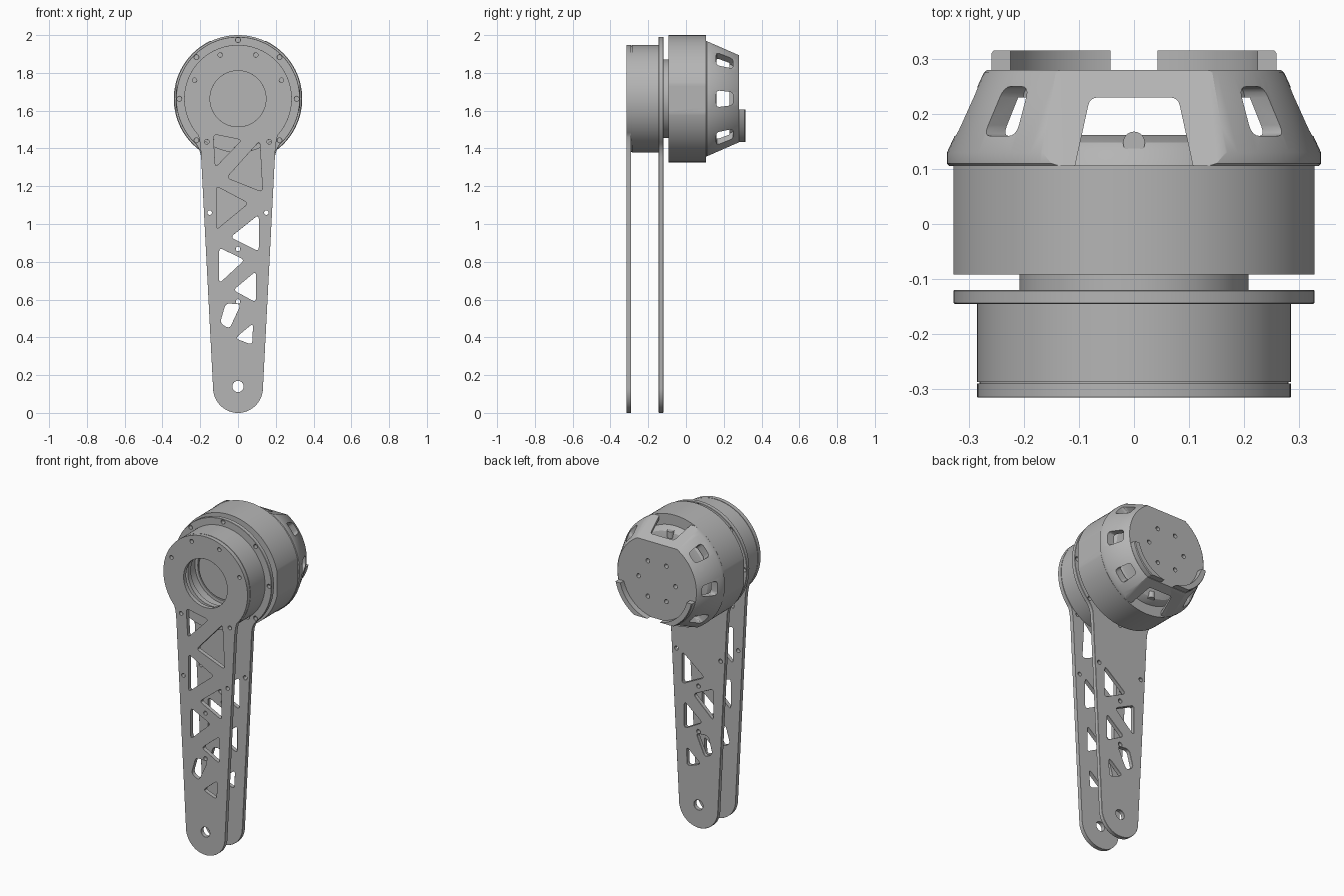
import bpy, bmesh
from math import sin, cos, pi, radians
from mathutils import Vector, Matrix

if "Cube" in bpy.data.objects:
    bpy.data.objects.remove(bpy.data.objects["Cube"])

AXIS = 1.663          # height of the joint axis
CENTRE = Vector((0, 0, AXIS))
SEGMENTS = 96

grey = bpy.data.materials.new("metal grey")
grey.use_nodes = True
COLOUR = (0.46, 0.46, 0.46, 1)
grey.diffuse_color = COLOUR
grey.node_tree.nodes["Principled BSDF"].inputs["Base Color"].default_value = COLOUR


def finish(bm, name):
    bmesh.ops.remove_doubles(bm, verts=bm.verts, dist=1e-5)
    bmesh.ops.recalc_face_normals(bm, faces=bm.faces)
    mesh = bpy.data.meshes.new(name)
    bm.to_mesh(mesh)
    bm.free()
    mesh.materials.append(grey)
    obj = bpy.data.objects.new(name, mesh)
    bpy.context.collection.objects.link(obj)
    return obj


def prism(bm, points, y0, y1, matrix=None):
    """Extrude an (x, z) outline along y."""
    face = bm.faces.new([bm.verts.new((x, y0, z)) for x, z in points])
    out = bmesh.ops.extrude_face_region(bm, geom=[face])["geom"]
    top = [v for v in out if isinstance(v, bmesh.types.BMVert)]
    bmesh.ops.translate(bm, vec=(0, y1 - y0, 0), verts=top)
    if matrix:
        bmesh.ops.transform(bm, matrix=matrix, verts=list(face.verts) + top)


def circle(x, z, r, n=24):
    return [(x + r * cos(2 * pi * i / n), z + r * sin(2 * pi * i / n)) for i in range(n)]


def ring_points(r, angles):
    return [(r * cos(radians(a)), AXIS + r * sin(radians(a))) for a in angles]


def bezier(a, b, c, n=6):
    a, b, c = Vector(a), Vector(b), Vector(c)
    ts = [i / n for i in range(n + 1)]
    return [tuple(a * (1 - t) ** 2 + b * 2 * t * (1 - t) + c * t * t) for t in ts]


def rounded(points, d=0.022):
    out = []
    for i, p in enumerate(points):
        p, q, r = Vector(p), Vector(points[i - 1]), Vector(points[(i + 1) % len(points)])
        out += bezier(p + (q - p).normalized() * d, p, p + (r - p).normalized() * d, 4)
    return out


def box(bm, x0, x1, y0, y1, z0, z1):
    prism(bm, [(x0, z0), (x1, z0), (x1, z1), (x0, z1)], y0, y1)


def lathe(name, profile):
    """Turn a closed (y, radius) profile around the joint axis."""
    bm = bmesh.new()
    verts = [bm.verts.new((r, y, AXIS)) for y, r in profile]
    edges = [bm.edges.new((verts[i - 1], verts[i])) for i in range(len(verts))
             if profile[i - 1][1] + profile[i][1] > 0]
    bmesh.ops.spin(bm, geom=verts + edges, cent=CENTRE, axis=(0, 1, 0),
                   angle=2 * pi, steps=SEGMENTS)
    return finish(bm, name)


def boolean(obj, bm, operation="DIFFERENCE"):
    cutter = finish(bm, "cutter")
    cutter.hide_render = True
    mod = obj.modifiers.new("cut", "BOOLEAN")
    mod.object, mod.operation, mod.solver = cutter, operation, "EXACT"
    bpy.context.view_layer.objects.active = obj
    bpy.ops.object.modifier_apply(modifier=mod.name)
    bpy.data.objects.remove(cutter)


# Lattice arm plates
TRUSS = [
    [(-.13, 1.475), (.02, 1.445), (-.12, 1.30)],
    [(-.06, 1.245), (.115, 1.44), (.13, 1.17)],
    [(-.115, 1.20), (.055, 1.11), (-.115, .97)],
    [(-.04, .93), (.11, 1.05), (.11, .855)],
    [(-.10, .875), (.035, .81), (-.10, .685)],
    [(-.025, .65), (.095, .75), (.095, .585)],
    [(-.065, .58), (.015, .575), (-.045, .445), (-.095, .475)],
    [(-.015, .395), (.08, .475), (.075, .36)],
]


def arm_plate(name, radius, start, y0, y1, holes, bore, screws):
    foot = .132
    half = [(foot * sin(radians(a)), foot - foot * cos(radians(a))) for a in range(0, 91, 6)]
    first = ring_points(radius, [start])[0]
    half += bezier((.195, 1.35), (.199, first[1] - .03), first)
    half += ring_points(radius, range(start + 3, 90, 3)) + [(0, AXIS + radius)]
    outline = half + [(-x, z) for x, z in half[-2:0:-1]]
    bm = bmesh.new()
    prism(bm, outline, y0, y1)
    plate = finish(bm, name)
    cut = bmesh.new()
    for tri in holes:
        prism(cut, rounded(tri), y0 - .1, y1 + .1)
    small = [(s * x, z) for s in (-1, 1) for x, z in ((.15, 1.06), (.165, 1.435))]
    for x, z in small + [(0, .868), (0, .59)] + screws:
        prism(cut, circle(x, z, .012, 16), y0 - .1, y1 + .1)
    prism(cut, circle(0, .14, .03), y0 - .1, y1 + .1)
    prism(cut, circle(0, AXIS, bore, 64), y0 - .1, y1 + .1)
    boolean(plate, cut)
    bevel = plate.modifiers.new("edge", "BEVEL")
    bevel.width, bevel.segments, bevel.angle_limit = .002, 1, radians(50)


arm_plate("front_arm_plate", .285, -42, -.315, -.29, TRUSS, .148,
          ring_points(.25, [23, 68, 112, 157, 246]))
arm_plate("back_arm_plate", .328, -47, -.145, -.12, TRUSS[3:], .17,
          ring_points(.311, range(0, 360, 45)))

# Bearing housing between the plates
lathe("bearing_housing", [(-.287, .285), (-.145, .285), (-.145, .19), (-.22, .19),
                          (-.22, .165), (-.25, .165), (-.25, .19), (-.287, .19)])
lathe("housing_seam", [(-.291, .281), (-.286, .281), (-.286, .19), (-.291, .19)])

# Spacer frame joining the two plates
bm = bmesh.new()
prism(bm, [(-.174, .99), (.174, .99), (.198, 1.455), (-.198, 1.455)], -.29, -.145)
spacer = finish(bm, "arm_spacer")
cut = bmesh.new()
prism(cut, [(-.138, 1.06), (.138, 1.06), (.158, 1.6), (-.158, 1.6)], -.4, 0)
turn = Matrix.Translation((0, -.22, 1.21)) @ Matrix.Rotation(pi / 2, 4, "Z")
prism(cut, circle(0, 0, .012, 16), -.5, .5, turn)
prism(cut, circle(0, AXIS, .28, 64), -.4, 0)
boolean(spacer, cut)

# Motor neck and main body with flat sides
lathe("motor_neck", [(-.15, 0), (-.15, .16), (-.122, .16), (-.122, .208), (-.09, .208), (-.09, 0)])
body = lathe("motor_body", [(-.092, 0), (-.092, .337), (.106, .337), (.106, 0)])
cut = bmesh.new()
box(cut, -.328, .328, -1, 1, 1, 3)
boolean(body, cut, "INTERSECT")

# Raised hub seen through the cover openings
lathe("motor_hub", [(.1, 0), (.1, .275), (.135, .262), (.148, .25), (.162, .2), (.162, 0)])
bm = bmesh.new()
for s in (-1, 1):
    mat = Matrix.Translation((0, .148, AXIS + s * .24)) @ Matrix.Rotation(pi / 2, 4, "X")
    prism(bm, circle(0, 0, .02, 20), -.02, .02, mat)
finish(bm, "hub_screws")

# Conical end cover
cover = lathe("end_cover", [(.105, .335), (.11, .34), (.13, .34), (.275, .273), (.28, .267),
                            (.28, 0), (.23, 0), (.23, .25), (.105, .305)])
cut = bmesh.new()
for s in (-1, 1):      # flat facets above and below
    to_side = Matrix.Translation(CENTRE) @ Matrix.Rotation(pi / 2, 4, "Z")
    prism(cut, [(.06, s * .327), (.32, s * .213), (.32, s * .6), (.06, s * .6)], -.5, .5, to_side)
boolean(cover, cut)
cut = bmesh.new()
to_top = Matrix.Translation(CENTRE) @ Matrix.Rotation(-pi / 2, 4, "X") @ Matrix.Scale(-1, 4, (0, 0, 1))
to_top = Matrix.Translation(CENTRE) @ Matrix(((1, 0, 0, 0), (0, 0, 1, 0), (0, 1, 0, 0), (0, 0, 0, 1)))
prism(cut, rounded([(-.115, .07), (.115, .07), (.08, .23), (-.08, .23)], .015), -.5, .5, to_top)
for base in (0, 180):  # side windows
    for a in (-41, 0, 41):
        mat = Matrix.Translation(CENTRE) @ Matrix.Rotation(radians(base + a - 90), 4, "Y") \
            @ Matrix(((1, 0, 0, 0), (0, 0, 1, 0), (0, 1, 0, 0), (0, 0, 0, 1)))
        prism(cut, rounded([(-.045, .16), (.045, .16), (.034, .25), (-.034, .25)], .02),
              .235, .45, mat)
for x, z in ring_points(.125, range(0, 360, 60)):
    prism(cut, circle(x, z, .013, 16), .25, .35)
boolean(cover, cut)

# Raised lip on the lower half of the cover face
lip = lathe("cover_lip", [(.27, .232), (.315, .232), (.315, .262), (.31, .266), (.27, .266)])
cut = bmesh.new()
box(cut, -.5, .5, 0, 1, 1.435, 1.605)
boolean(lip, cut, "INTERSECT")

# Smooth curved surfaces, keep edges crisp
bpy.ops.object.select_all(action="DESELECT")
for obj in bpy.context.collection.objects:
    if obj.type == "MESH" and obj.data.materials and obj.data.materials[0] == grey:
        obj.select_set(True)
        bpy.context.view_layer.objects.active = obj
bpy.ops.object.shade_smooth_by_angle(angle=radians(28))
